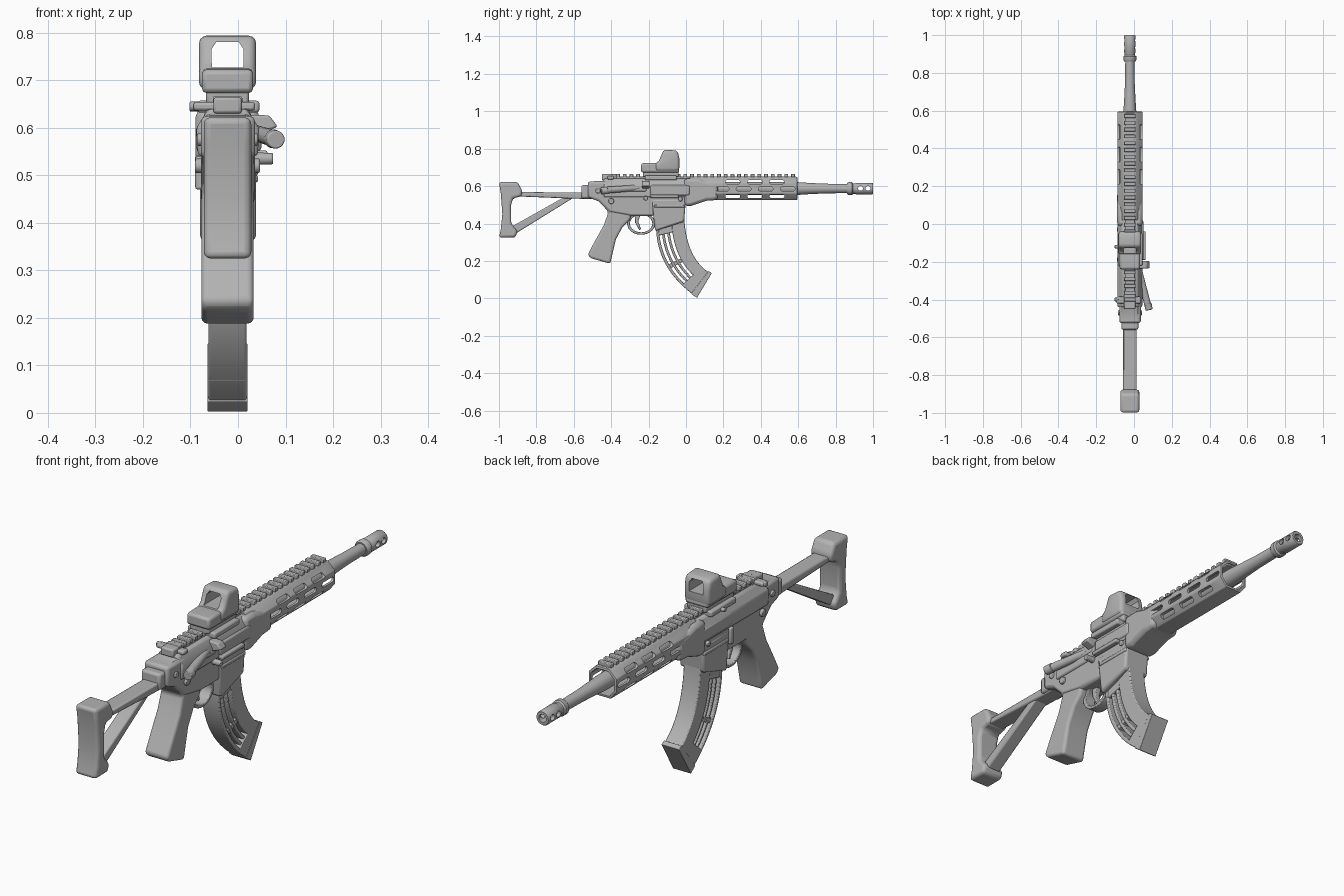
import bpy, bmesh, math
from mathutils import Vector, Matrix

if "Cube" in bpy.data.objects:
    bpy.data.objects.remove(bpy.data.objects["Cube"])

CX = -0.022          # centre line of the body in x
grey = bpy.data.materials.new("mid grey")
grey.diffuse_color = (0.45, 0.45, 0.45, 1)
grey.use_nodes = True
grey.node_tree.nodes["Principled BSDF"].inputs["Base Color"].default_value = grey.diffuse_color


def finish(name, bm, bevel=0, segs=2):
    bmesh.ops.recalc_face_normals(bm, faces=bm.faces)
    me = bpy.data.meshes.new(name)
    bm.to_mesh(me)
    bm.free()
    ob = bpy.data.objects.new(name, me)
    bpy.context.collection.objects.link(ob)
    me.materials.append(grey)
    if bevel:
        m = ob.modifiers.new("bevel", 'BEVEL')
        m.width, m.segments, m.limit_method = bevel, segs, 'ANGLE'
        m.angle_limit = math.radians(35)
    return ob


def add_prism(bm, pts, a, b, axis='x'):
    """Extrude a (y,z) profile along x, or an (x,z) profile along y."""
    place = (lambda p, t: (t, p[0], p[1])) if axis == 'x' else (lambda p, t: (p[0], t, p[1]))
    r0 = [bm.verts.new(place(p, a)) for p in pts]
    r1 = [bm.verts.new(place(p, b)) for p in pts]
    n = len(pts)
    bm.faces.new(r0)
    bm.faces.new(r1[::-1])
    for i in range(n):
        bm.faces.new((r0[i], r1[i], r1[(i + 1) % n], r0[(i + 1) % n]))


def prism(name, pts, a, b, axis='x', bevel=0.006, segs=2):
    bm = bmesh.new()
    add_prism(bm, pts, a, b, axis)
    return finish(name, bm, bevel, segs)


def boxes(name, items, bevel=0.004):
    bm = bmesh.new()
    for x0, x1, y0, y1, z0, z1 in items:
        add_prism(bm, [(y0, z0), (y1, z0), (y1, z1), (y0, z1)], x0, x1)
    return finish(name, bm, bevel, 2)


def slot_pts(y, z, length, h):
    """Rounded slot outline."""
    k = length / 2 - h / 2
    return [(y + (k if math.cos(a) > 0 else -k) + h / 2 * math.cos(a), z + h / 2 * math.sin(a))
            for a in [math.pi * (i + .5) / 6 for i in range(12)]]


def cut(ob, profiles, a, b, axis='x'):
    bm = bmesh.new()
    for p in profiles:
        add_prism(bm, p, a, b, axis)
    c = finish("cutter", bm)
    c.hide_render = True
    m = ob.modifiers.new("cut", 'BOOLEAN')
    m.operation, m.object, m.solver = 'DIFFERENCE', c, 'EXACT'
    bpy.context.view_layer.objects.active = ob
    for mod in list(ob.modifiers):
        bpy.ops.object.modifier_apply(modifier=mod.name)
    bpy.data.objects.remove(c)


def lathe(name, prof, x, z, sides=24):
    """Closed (y, radius) profile turned about a y axis."""
    bm = bmesh.new()
    rings = [[bm.verts.new((x + r * math.cos(t), y, z + r * math.sin(t)))
              for t in [2 * math.pi * i / sides for i in range(sides)]] for y, r in prof]
    for k in range(len(rings)):
        a, b = rings[k], rings[(k + 1) % len(rings)]
        for i in range(sides):
            j = (i + 1) % sides
            bm.faces.new((a[i], a[j], b[j], b[i]))
    return finish(name, bm)


def rod(name, p, q, r0, r1, sides=20, bevel=0.003):
    p, q = Vector(p), Vector(q)
    bm = bmesh.new()
    rot = (q - p).to_track_quat('Z', 'Y').to_matrix().to_4x4()
    bmesh.ops.create_cone(bm, cap_ends=True, segments=sides, radius1=r0, radius2=r1,
                          depth=(q - p).length, matrix=Matrix.Translation((p + q) / 2) @ rot)
    return finish(name, bm, bevel)


# Shoulder stock: butt, top bar, diagonal strut
prism("butt", [(-1, .622), (-.9, .622), (-.875, .575), (-.88, .545), (-.925, .535), (-.935, .5),
               (-.935, .4), (-.915, .375), (-.9, .36), (-.912, .325), (-1, .325), (-.99, .37),
               (-.982, .45), (-.99, .56)], CX - .05, CX + .05, bevel=.014, segs=3)
prism("stock_top_bar", [(-.9, .568), (-.53, .566), (-.49, .6), (-.49, .53), (-.65, .535), (-.9, .545)],
      CX - .036, CX + .036)
prism("stock_strut", [(-.93, .385), (-.645, .545), (-.59, .545), (-.905, .35)], CX - .03, CX + .03)
boxes("stock_hinge", [(CX - .045, CX + .045, -.56, -.5, .535, .605)], .01)

# Lower receiver, magazine well, grip
prism("lower_receiver", [(-.525, .625), (-.525, .54), (-.47, .52), (-.41, .46), (-.3, .44), (-.17, .44),
                         (-.17, .5), (0, .5), (0, .58), (-.2, .6), (-.44, .625)],
      CX - .056, CX + .058, bevel=.012)
prism("magazine_well", [(-.185, .53), (-.165, .36), (-.01, .41), (0, .53)], CX - .058, CX + .06, bevel=.01)
boxes("magazine_well_lip", [(CX - .062, CX + .064, -.17, -.005, .485, .5)], .004)
prism("grip", [(-.47, .53), (-.415, .46), (-.44, .39), (-.49, .3), (-.525, .235), (-.51, .215), (-.405, .185),
               (-.395, .23), (-.375, .315), (-.34, .38), (-.3, .42), (-.28, .48), (-.3, .52)],
      CX - .055, CX + .055, bevel=.02, segs=4)

# Trigger guard ring and trigger
bm = bmesh.new()
N = 28
rings = []
for i in range(N):
    t = 2 * math.pi * i / N
    c, s = math.cos(t), math.sin(t)
    rings.append([bm.verts.new((x, -.24 + ry * c, .4 + rz * s))
                  for x, ry, rz in ((CX - .025, .075, .06), (CX + .025, .075, .06),
                                    (CX + .025, .06, .047), (CX - .025, .06, .047))])
for i in range(N):
    a, b = rings[i], rings[(i + 1) % N]
    for k in range(4):
        bm.faces.new((a[k], a[(k + 1) % 4], b[(k + 1) % 4], b[k]))
finish("trigger_guard", bm, .003)
prism("trigger", [(-.275, .46), (-.24, .46), (-.255, .41), (-.24, .37), (-.25, .365), (-.272, .405)],
      CX - .012, CX + .012, bevel=.003)


# Curved magazine made of strips between two bezier edges
def bez(p, s):
    return [(1 - s) ** 2 * p[0][k] + 2 * s * (1 - s) * p[1][k] + s * s * p[2][k] for k in (0, 1)]


REAR = ((-.16, .41), (-.17, .16), (.06, .005))
FRONT = ((-.01, .44), (.0, .21), (.135, .13))


def mag_strip(name, t0, t1, s0, s1, half, bevel=.004):
    n = 12

    def edge(t):
        out = []
        for i in range(n + 1):
            s = s0 + (s1 - s0) * i / n
            a, b = bez(REAR, s), bez(FRONT, s)
            out.append((a[0] + (b[0] - a[0]) * t, a[1] + (b[1] - a[1]) * t))
        return out
    return prism(name, edge(t0) + edge(t1)[::-1], CX - half, CX + half, bevel=bevel)


for i, (t0, t1, h) in enumerate([(0, .1, .04), (.19, .28, .036), (.37, .46, .036), (.55, 1, .04)]):
    mag_strip("magazine_rib_%d" % i, t0, t1, 0, .84, h)
mag_strip("magazine_upper", .01, .99, 0, .16, .038)
mag_strip("magazine_bridge", .02, .9, .52, .57, .034)
mag_strip("magazine_lower", 0, 1, .8, .95, .04)
mag_strip("magazine_floorplate", -.02, 1.04, .93, 1, .042, .008)

# Upper receiver
prism("upper_receiver", [(CX - .062, .54), (CX - .066, .6), (CX - .04, .64), (CX + .04, .64), (CX + .066, .6),
                         (CX + .064, .54)], -.44, .03, 'y', .008)
prism("receiver_rear_cap", [(-.525, .6), (-.52, .625), (-.44, .628), (-.41, .645), (-.4, .56), (-.5, .56)],
      CX - .05, CX + .05, bevel=.012)
boxes("receiver_side_plates", [(CX - .066, CX + .071, -.19, .02, .55, .605),
                               (CX - .064, CX + .068, -.38, -.21, .57, .592)], .008)
boxes("port_cover", [(CX + .06, CX + .084, -.19, -.04, .536, .552)], .004)

# Octagonal hollow handguard with rows of slots
octo = [(-.032, .65), (-.066, .617), (-.066, .56), (-.038, .525), (.038, .525), (.066, .56), (.066, .617), (.032, .65)]
guard = prism("handguard", [(CX + x, z) for x, z in octo], .02, .595, 'y', .004)
cut(guard, [[(CX + x * .84, .588 + (z - .588) * .84) for x, z in octo]], .12, .7, 'y')
slots = [slot_pts(y0 + .118 * i, z, .08, h) for y0, z, h in
         ((.25, .622, .02), (.19, .585, .022), (.25, .546, .02)) for i in range(4) if y0 + .118 * i < .57]
cut(guard, slots, -.3, .3)
prism("handguard_collar", [(-.01, .64), (.06, .64), (.17, .61), (.17, .526), (.11, .522), (.03, .495), (-.01, .495)],
      CX - .067, CX + .067, bevel=.016)

# Top rail with teeth
items = [(CX - .026, CX + .026, -.42, .59, .635, .651)]
items += [(CX - .031, CX + .031, y, y + .02, .648, .666)
          for y in [-.41 + .036 * i for i in range(28)]]
boxes("top_rail", items, .003)

# Barrel and muzzle brake
BZ = .587
lathe("barrel", [(.05, .012), (.05, .034), (.6, .034), (.66, .03), (.74, .026), (.87, .024), (.87, .012)], CX, BZ)
brake = lathe("muzzle_brake", [(.86, .015), (.86, .029), (.868, .034), (.888, .034), (.894, .028), (.905, .028),
                               (.91, .031), (.995, .031), (1, .028), (1, .017)], CX, BZ)
cut(brake, [slot_pts(y, BZ + .001, .027, .026) for y in (.933, .973)], -.2, .2)

# Reflex sight: base, rear box, hood with window
boxes("sight_base", [(CX - .064, CX + .067, -.22, -.05, .632, .657), (CX - .045, CX + .045, -.23, -.04, .65, .685)], .006)
prism("sight_body", [(-.24, .673), (-.24, .722), (-.17, .725), (-.1, .715), (-.04, .715), (-.035, .673)],
      CX - .054, CX + .054, bevel=.01)
hood = prism("sight_hood", [(-.165, .68), (-.165, .722), (-.145, .735), (-.132, .765), (-.12, .795), (-.045, .79),
                            (-.036, .75), (-.036, .68)], CX - .06, CX + .06, bevel=.016, segs=3)
cut(hood, [[(CX - .033, .727), (CX + .033, .727), (CX + .034, .765), (CX + .024, .78),
            (CX - .024, .78), (CX - .034, .765)]], -.4, .2, 'y')
rod("sight_clamp_knob", (CX - .055, -.12, .643), (CX - .08, -.12, .643), .009, .009)

# Charging handle and rear block
boxes("charging_handle", [(CX - .072, CX + .058, -.42, -.385, .636, .654), (CX - .03, CX + .03, -.45, -.37, .63, .664)], .006)
rod("charging_latch", (CX - .06, -.4, .645), (CX - .08, -.4, .645), .01, .01)

# Forward assist tube, deflector, and small side controls
rod("forward_assist", (CX + .05, -.25, .592), (CX + .095, -.43, .578), .016, .018)
rod("forward_assist_button", (CX + .095, -.42, .577), (CX + .102, -.455, .575), .02, .019)
prism("shell_deflector", [(CX + .03, .628), (CX + .088, .626), (CX + .106, .602), (CX + .06, .585)],
      -.235, -.195, 'y', .005)
rod("magazine_release", (CX + .05, -.215, .535), (CX + .096, -.215, .535), .013, .012)
for sgn in (-1, 1):
    side = "right" if sgn > 0 else "left"
    rod("selector_" + side, (CX + sgn * .05, -.4, .52), (CX + sgn * .068, -.4, .52), .016, .015)
    rod("front_pin_" + side, (CX + sgn * .05, -.03, .53), (CX + sgn * .068, -.03, .53), .012, .011)
    rod("rear_pin_" + side, (CX + sgn * .05, -.47, .575), (CX + sgn * .064, -.47, .575), .014, .013)
boxes("bolt_catch", [(CX - .068, CX - .05, -.2, -.175, .47, .54)], .005)

# Smooth shading with sharp edges kept
bpy.ops.object.select_all(action='DESELECT')
for ob in bpy.context.scene.objects:
    ob.select_set(True)
    bpy.context.view_layer.objects.active = ob
bpy.ops.object.shade_smooth_by_angle(angle=math.radians(35))
